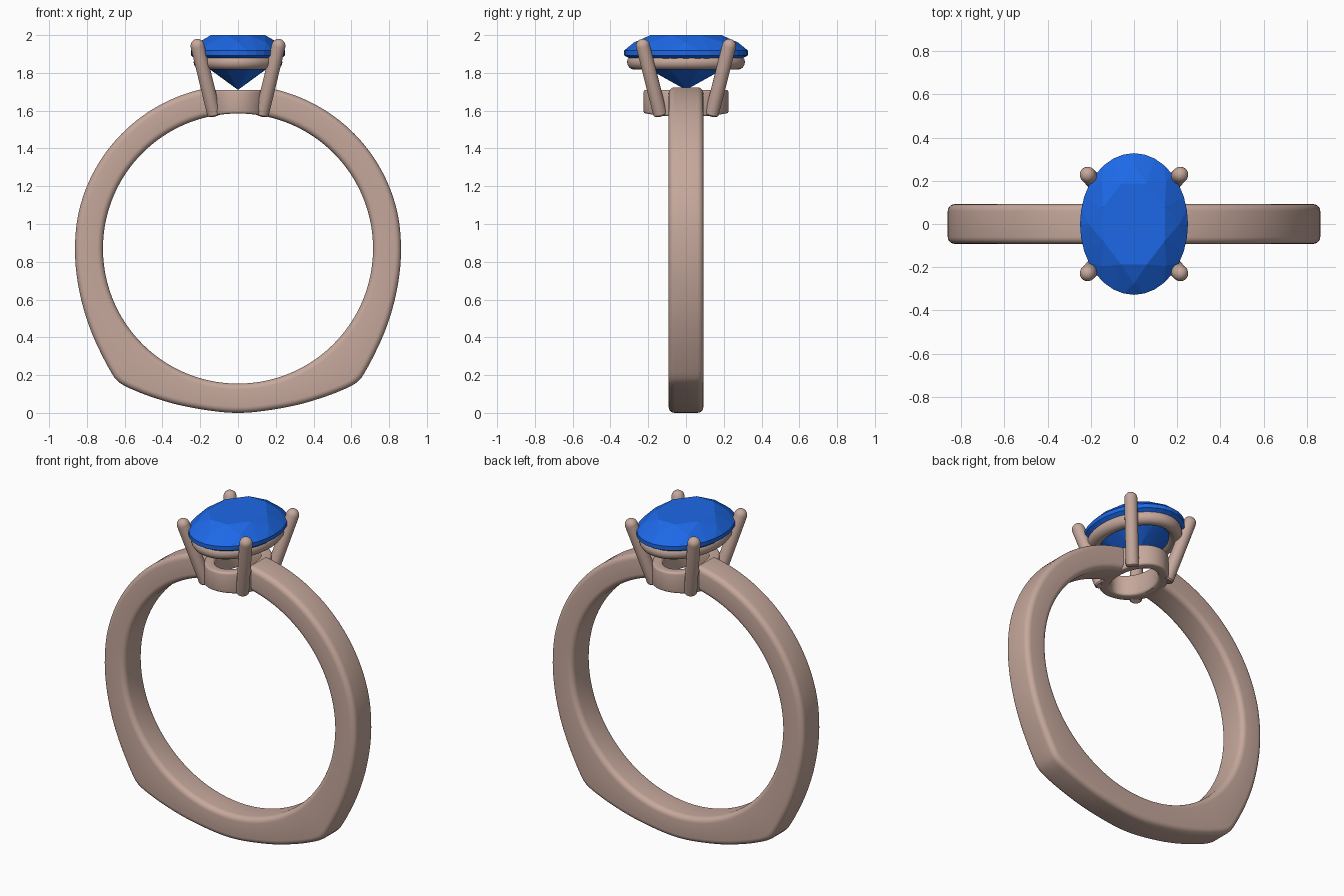
import bpy, bmesh, math
from mathutils import Vector

if "Cube" in bpy.data.objects:
    bpy.data.objects.remove(bpy.data.objects["Cube"])

CZ, INNER = 0.87, 0.715      # finger hole centre height and radius


def material(name, color):
    m = bpy.data.materials.new(name)
    m.diffuse_color = color
    m.use_nodes = True
    m.node_tree.nodes["Principled BSDF"].inputs["Base Color"].default_value = m.diffuse_color
    return m


METAL = material("rose_metal", (0.56, 0.39, 0.33, 1))
BLUE = material("blue_gem", (0.012, 0.14, 0.80, 1))


def finish(name, bm, mat, smooth=True):
    bmesh.ops.recalc_face_normals(bm, faces=bm.faces)
    me = bpy.data.meshes.new(name)
    bm.to_mesh(me)
    bm.free()
    me.materials.append(mat)
    ob = bpy.data.objects.new(name, me)
    bpy.context.collection.objects.link(ob)
    if smooth:
        bpy.ops.object.select_all(action='DESELECT')
        ob.select_set(True)
        bpy.context.view_layer.objects.active = ob
        bpy.ops.object.shade_smooth_by_angle(angle=math.radians(40))
    return ob


def loft(name, rings, mat, closed=False):
    """Skin a row of closed rings; cap the ends unless the row loops."""
    bm = bmesh.new()
    rows = [[bm.verts.new(p) for p in r] for r in rings]
    n = len(rows[0])
    pairs = list(zip(rows, rows[1:])) + ([(rows[-1], rows[0])] if closed else [])
    for a, b in pairs:
        for i in range(n):
            j = (i + 1) % n
            bm.faces.new((a[i], a[j], b[j], b[i]))
    if not closed:
        bm.faces.new(rows[0])
        bm.faces.new(rows[-1])
    return finish(name, bm, mat)


def rounded_rect(u0, u1, v0, v1, r, steps=5):
    pts = []
    for cu, cv, a0 in ((u1 - r, v1 - r, 0), (u0 + r, v1 - r, 90),
                       (u0 + r, v0 + r, 180), (u1 - r, v0 + r, 270)):
        for k in range(steps + 1):
            a = math.radians(a0 + 90 * k / steps)
            pts.append((cu + r * math.cos(a), cv + r * math.sin(a)))
    return pts


# Band outline: right half below the middle, turned into angle and radius
half = [(0, 0), (.2, .02), (.4, .066), (.54, .116), (.60, .143), (.645, .175),
        (.68, .23), (.73, .325), (.79, .465), (.84, .645), (.863, .86)]
polar = [(math.atan2(x, CZ - z), math.hypot(x, CZ - z)) for x, z in half]
polar = [(-polar[1][0], polar[1][1])] + polar + [(1.8, .865), (2.5, .865), (3.2, .865), (3.5, .865)]


def outer_radius(phi):
    phi = abs(phi)
    for i in range(1, len(polar) - 2):
        (t0, r0), (t1, r1), (t2, r2), (t3, r3) = polar[i - 1:i + 3]
        if phi <= t2:
            h = t2 - t1
            s = (phi - t1) / h
            m1, m2 = (r2 - r0) / (t2 - t0) * h, (r3 - r1) / (t3 - t1) * h
            return ((2*s**3 - 3*s*s + 1) * r1 + (s**3 - 2*s*s + s) * m1
                    + (3*s*s - 2*s**3) * r2 + (s**3 - s*s) * m2)
    return .865


# Band, open at the top where the seat sits
END, N = math.pi - 0.165, 180
rings = []
for i in range(N + 1):
    phi = -END + 2 * END * i / N
    rings.append([(r * math.sin(phi), y, CZ - r * math.cos(phi))
                  for r, y in rounded_rect(INNER, outer_radius(phi), -.092, .092, .032)])
loft("band", rings, METAL)

# Seat: hollow oval collar whose underside follows the finger hole
rings = []
for i in range(64):
    a = math.tau * i / 64
    c, s = math.cos(a), math.sin(a)
    ring = []
    for d, v in rounded_rect(-.06, 0, 0, 1, .0001, 1):
        ring.append((d, v))
    ring = []
    for d, t in rounded_rect(-.06, 0, 0, .12, .012, 3):
        x, y = (.17 + d) * c, (.225 + d) * s
        low = CZ + math.sqrt(INNER**2 - x * x)
        ring.append((x, y, low + (1.71 - low) * t / .12))
    rings.append(ring)
loft("seat", rings, METAL, closed=True)

# Gallery rail: oval wire under the gem
rings = []
for i in range(72):
    a = math.tau * i / 72
    ring = []
    for k in range(16):
        b = math.tau * k / 16
        d = .04 * math.cos(b)
        ring.append(((.195 + d) * math.cos(a), (.272 + d) * math.sin(a), 1.857 + .04 * math.sin(b)))
    rings.append(ring)
loft("gallery_rail", rings, METAL, closed=True)

# Four prongs with domed tips
R = .037
for sx in (-1, 1):
    for sy in (-1, 1):
        p = Vector((sx * .125, sy * .135, 1.575))
        q = Vector((sx * .223, sy * .237, 1.978))
        axis = (q - p).normalized()
        u = axis.cross(Vector((0, 0, 1))).normalized()
        w = axis.cross(u)
        length = (q - p).length
        prof = [(0, R * .8), (.008, R)]
        prof += [(length - R + R * math.sin(t), R * math.cos(t))
                 for t in (0, .3, .6, .9, 1.2, 1.45)]
        rings = [[p + axis * h + (u * math.cos(math.tau * k / 20) + w * math.sin(math.tau * k / 20)) * r
                  for k in range(20)] for h, r in prof]
        side = ("left" if sx < 0 else "right")
        loft(("front_" if sy < 0 else "back_") + side + "_prong", rings, METAL)

# Oval brilliant gem: convex hull of facet corner rings
bm = bmesh.new()
for ratio, z, count, turn in ((.62, 2.0, 8, .5), (.84, 1.961, 8, 0), (1, 1.918, 32, 0),
                              (1, 1.893, 32, 0), (.42, 1.782, 8, .5), (0, 1.71, 1, 0)):
    for k in range(count):
        a = math.tau * (k + turn) / count
        bm.verts.new((.25 * ratio * math.cos(a), .328 * ratio * math.sin(a), z))
bmesh.ops.convex_hull(bm, input=bm.verts)
bmesh.ops.dissolve_limit(bm, angle_limit=.01, verts=bm.verts, edges=bm.edges)
finish("gem", bm, BLUE, smooth=False)
